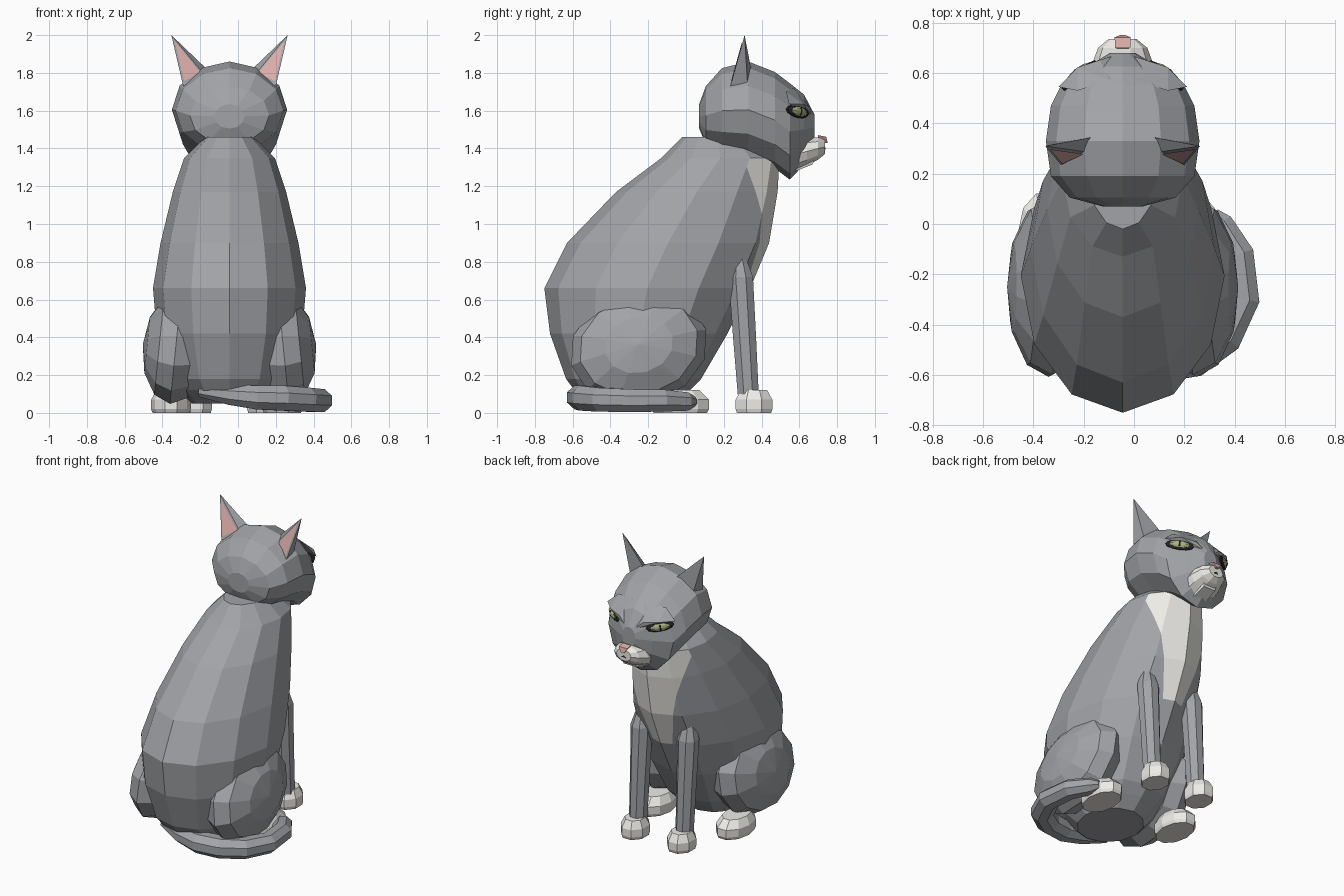
import bpy, bmesh, math
from mathutils import Vector, Matrix

if "Cube" in bpy.data.objects:
    bpy.data.objects.remove(bpy.data.objects["Cube"])

CX = -0.045  # the body's symmetry plane (the tail shifts it off x = 0)


def material(name, rgb):
    m = bpy.data.materials.new(name)
    m.diffuse_color = (*rgb, 1)
    m.use_nodes = True
    m.node_tree.nodes["Principled BSDF"].inputs["Base Color"].default_value = m.diffuse_color
    return m


FUR = material("grey fur", (0.36, 0.37, 0.39))
WHITE = material("white fur", (0.85, 0.84, 0.8))
PINK = material("pink skin", (0.72, 0.42, 0.4))
IRIS = material("green iris", (0.42, 0.44, 0.22))
BLACK = material("black", (0.02, 0.02, 0.02))


def finish(name, bm, mats):
    bmesh.ops.recalc_face_normals(bm, faces=bm.faces)
    me = bpy.data.meshes.new(name)
    bm.to_mesh(me)
    bm.free()
    for m in mats:
        me.materials.append(m)
    ob = bpy.data.objects.new(name, me)
    bpy.context.collection.objects.link(ob)
    return ob


def ring(center, u, v, n, start=0.0):
    """Ellipse of n points around center with half-axes u and v."""
    c, u, v = Vector(center), Vector(u), Vector(v)
    return [c + u * math.cos(start + math.tau * i / n) + v * math.sin(start + math.tau * i / n)
            for i in range(n)]


def loft(name, rings, mats, edit=None):
    bm = bmesh.new()
    vs = [[bm.verts.new(p) for p in r] for r in rings]
    n = len(rings[0])
    for a, b in zip(vs, vs[1:]):
        for i in range(n):
            j = (i + 1) % n
            bm.faces.new((a[i], a[j], b[j], b[i]))
    bm.faces.new(vs[0])
    bm.faces.new(vs[-1])
    if edit:
        edit(bm)
    return finish(name, bm, mats)


def ball(name, loc, size, mat, seg=10, rings=6, rot=None):
    """Flat-shaded ellipsoid, its pole along the local z before rotation."""
    bm = bmesh.new()
    m = Matrix.Translation(loc) @ (rot or Matrix()) @ Matrix.Diagonal((*size, 1))
    bmesh.ops.create_uvsphere(bm, u_segments=seg, v_segments=rings, radius=1, matrix=m)
    return finish(name, bm, [mat])


def solid(name, pts, mat):
    """Convex solid (or flat patch) from a few corner points."""
    bm = bmesh.new()
    vs = [bm.verts.new(p) for p in pts]
    if len(vs) == 3:
        bm.faces.new(vs)
    else:
        bmesh.ops.convex_hull(bm, input=vs)
    return finish(name, bm, [mat])


def paint_bib(bm):
    """Cut a tapering bib into the chest and give it the white material."""
    bmesh.ops.recalc_face_normals(bm, faces=bm.faces)
    for s in (-1, 1):
        front = [f for f in bm.faces if f.normal.y > 0.2 and f.calc_center_median().z > 0.5]
        geom = front + list({e for f in front for e in f.edges}) + list({v for f in front for v in f.verts})
        bmesh.ops.bisect_plane(bm, geom=geom, plane_co=(CX + s * 0.06, 0, 0.6), plane_no=(s, 0, -0.23))
    for f in bm.faces:
        c = f.calc_center_median()
        if f.normal.y > 0.2 and 0.55 < c.z < 1.38 and abs(c.x - CX) < 0.06 + 0.23 * (c.z - 0.6):
            f.material_index = 1


# Torso: z, back y, front y, half width
torso = [(0.05, -0.5, -0.06, 0.2), (0.12, -0.59, 0.02, 0.27), (0.18, -0.635, 0.08, 0.32),
         (0.42, -0.72, 0.22, 0.385), (0.66, -0.75, 0.34, 0.405), (0.9, -0.63, 0.44, 0.365),
         (1.17, -0.37, 0.485, 0.3), (1.35, -0.13, 0.495, 0.24), (1.46, -0.02, 0.36, 0.13)]
loft("body", [ring((CX, (b + f) / 2, z), (0, (f - b) / 2, 0), (w, 0, 0), 12)
              for z, b, f, w in torso], [FUR, WHITE], paint_bib)

# Head: y, centre z, half width, half height
head = [(0.07, 1.57, 0.08, 0.065), (0.105, 1.575, 0.21, 0.155), (0.19, 1.6, 0.285, 0.225),
        (0.33, 1.605, 0.305, 0.255), (0.47, 1.55, 0.285, 0.255), (0.55, 1.49, 0.245, 0.255),
        (0.625, 1.5, 0.14, 0.185), (0.68, 1.51, 0.05, 0.07)]
loft("head", [ring((CX, y, z), (w, 0, 0), (0, 0, h), 12) for y, z, w, h in head], [FUR])

# Muzzle: y, centre z, half width, half height
muzzle = [(0.55, 1.36, 0.125, 0.095), (0.64, 1.385, 0.12, 0.078), (0.7, 1.4, 0.098, 0.062),
          (0.735, 1.408, 0.055, 0.04)]
loft("muzzle", [ring((CX, y, z), (w, 0, 0), (0, 0, h), 10) for y, z, w, h in muzzle], [WHITE])
solid("chin", [(CX + x, y, z) for x, y, z in
               [(-0.05, 0.69, 1.365), (0.05, 0.69, 1.365), (-0.045, 0.67, 1.315), (0.045, 0.67, 1.315),
                (-0.08, 0.56, 1.36), (0.08, 0.56, 1.36), (-0.05, 0.58, 1.28), (0.05, 0.58, 1.28)]], WHITE)
solid("nose", [(CX + x, y, z) for x, y, z in
               [(-0.03, 0.7, 1.47), (0.03, 0.7, 1.47), (-0.032, 0.742, 1.462), (0.032, 0.742, 1.462),
                (-0.012, 0.75, 1.43), (0.012, 0.75, 1.43), (0, 0.69, 1.42)]], PINK)

for side, s in (("left", -1), ("right", 1)):
    def P(x, y, z):
        return Vector((CX + s * x, y, z))

    # Mouth line, running down and outward from the nose
    solid(f"{side}_mouth_line", [P(0, 0.738, 1.405), P(0, 0.738, 1.395), P(0.045, 0.73, 1.378),
                                 P(0.045, 0.73, 1.385), P(0.02, 0.7, 1.39)], BLACK)

    # Eye: dark almond rim, green iris, slit pupil, heavy brow
    turn = Matrix.Rotation(-s * 0.7, 4, 'Z') @ Matrix.Rotation(-s * 0.15, 4, 'Y')
    out = turn @ Vector((0, 1, 0))
    eye = P(0.172, 0.59, 1.595)
    ball(f"{side}_eye_rim", eye, (0.092, 0.022, 0.034), BLACK, 10, 6, turn)
    ball(f"{side}_iris", eye + out * 0.008, (0.066, 0.022, 0.026), IRIS, 10, 6, turn)
    ball(f"{side}_pupil", eye + out * 0.024, (0.008, 0.008, 0.022), BLACK, 6, 4, turn)
    solid(f"{side}_brow", [P(0.03, 0.67, 1.57), P(0.09, 0.652, 1.622), P(0.18, 0.622, 1.634),
                           P(0.255, 0.545, 1.635), P(0.05, 0.57, 1.72), P(0.18, 0.53, 1.70)], FUR)

    # Ear, with its pink lining
    tip, a, b = P(0.308, 0.31, 2.0), P(0.245, 0.235, 1.73), P(0.135, 0.285, 1.79)
    solid(f"{side}_ear", [tip, a, b, P(0.12, 0.345, 1.82), P(0.24, 0.325, 1.75)], FUR)
    mid = (tip + a + b) / 3
    lift = (a - b).cross(tip - b).normalized() * 0.006
    lift *= -1 if lift.y > 0 else 1
    solid(f"{side}_ear_lining", [p.lerp(mid, 0.22) + lift for p in (tip, a, b)], PINK)

    # Front leg and paw
    leg = [(0.85, 0.28, 0.03, 0.03), (0.72, 0.29, 0.07, 0.07), (0.4, 0.31, 0.062, 0.066),
           (0.09, 0.33, 0.057, 0.06)]
    loft(f"{side}_front_leg", [ring(P(0.175, y, z), (w, 0, 0), (0, d, 0), 8, math.pi / 8)
                               for z, y, w, d in leg], [FUR])
    paw = [(0, 0.93), (0.02, 1.0), (0.07, 1.0), (0.12, 0.72)]
    loft(f"{side}_front_paw", [ring(P(0.175, 0.36, z), (0.088 * k, 0, 0), (0, 0.105 * k, 0), 8, math.pi / 8)
                               for z, k in paw], [WHITE])

    # Hind leg: thigh folded against the body, and its paw
    lean = Matrix.Rotation(math.pi / 2, 4, 'Y')
    ball(f"{side}_thigh", P(0.285, -0.25, 0.345), (0.3, 0.37, 0.175), FUR, 12, 6,
         Matrix.Rotation(-s * 0.1, 4, 'Y') @ lean @ Matrix.Rotation(math.pi / 12, 4, 'Z'))
    loft(f"{side}_hind_paw", [ring(P(0.295 - s * 0.015, -0.03 + 0.25 * z * (k - 1), z),
                                   (0.105 * k, 0, 0), (0, 0.16 * k, 0), 10) for z, k in paw], [WHITE])

# Tail wrapped round the right side
path = [Vector(p) for p in [(-0.2, -0.5, 0.115), (-0.04, -0.545, 0.095), (0.1, -0.56, 0.082),
                            (0.24, -0.535, 0.078), (0.36, -0.45, 0.07), (0.432, -0.3, 0.065),
                            (0.412, -0.12, 0.065), (0.34, 0.0, 0.06), (0.31, 0.04, 0.06)]]
radii = [0.035, 0.06, 0.073, 0.075, 0.072, 0.069, 0.066, 0.055, 0.03]
rings = []
for i, (p, r) in enumerate(zip(path, radii)):
    t = path[min(i + 1, len(path) - 1)] - path[max(i - 1, 0)]
    u = t.cross(Vector((0, 0, 1))).normalized()
    rings.append(ring(p, u * r * 1.05, u.cross(t).normalized() * r * 0.95, 8, math.pi / 8))
loft("tail", rings, [FUR])
